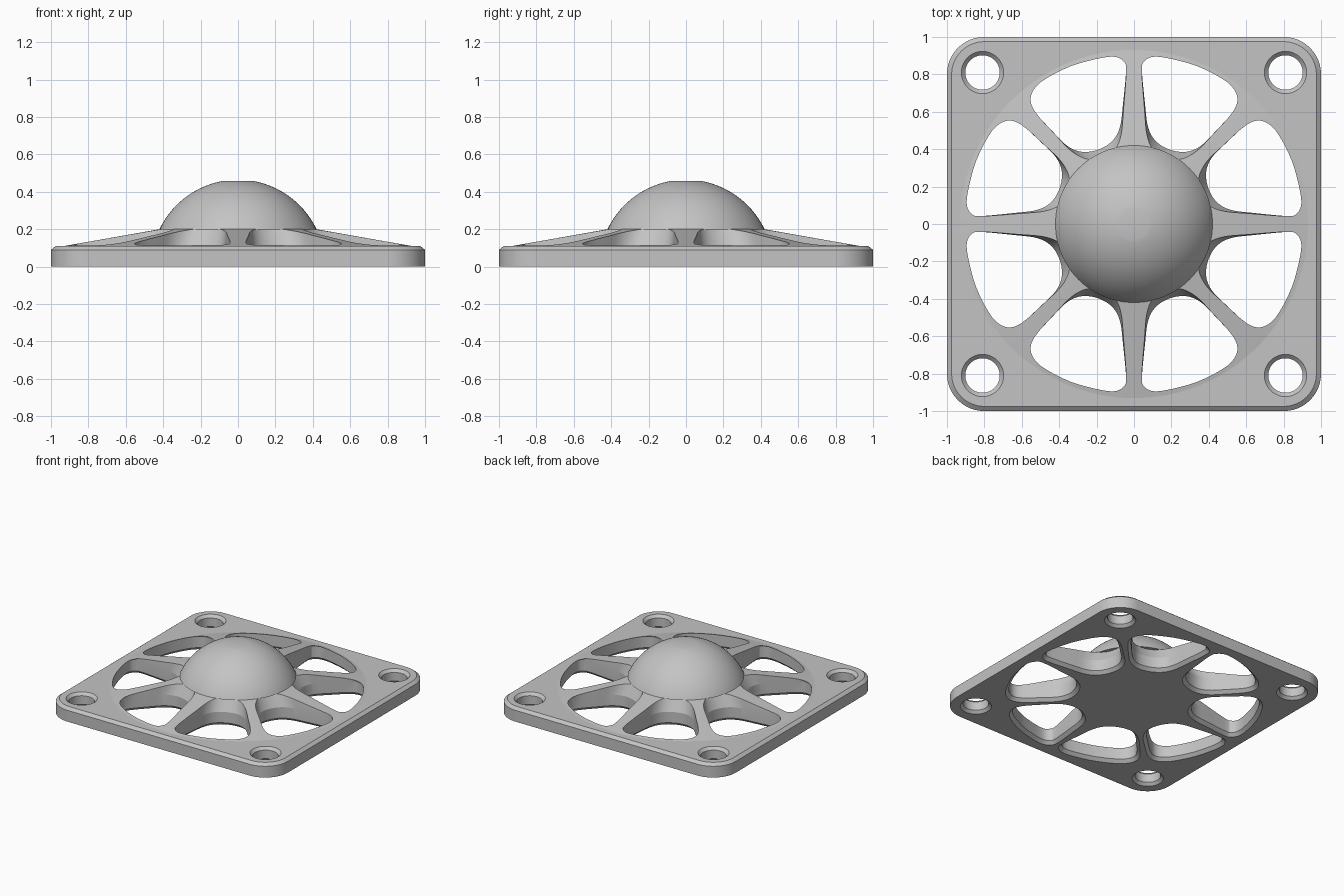
import bpy, bmesh, math
from mathutils import Vector

if "Cube" in bpy.data.objects:
    bpy.data.objects.remove(bpy.data.objects["Cube"])

grey = bpy.data.materials.new("light_grey")
grey.diffuse_color = (0.55, 0.55, 0.55, 1)
grey.use_nodes = True
grey.node_tree.nodes["Principled BSDF"].inputs["Base Color"].default_value = grey.diffuse_color


def add_loops(bm, loops):
    """Skin a closed solid through a stack of equal-length loops."""
    rings = [[bm.verts.new(p) for p in loop] for loop in loops]
    n = len(rings[0])
    for a, b in zip(rings, rings[1:]):
        for i in range(n):
            j = (i + 1) % n
            bm.faces.new((a[i], a[j], b[j], b[i]))
    bm.faces.new(rings[0][::-1])
    bm.faces.new(rings[-1])


def make_object(name, stacks):
    bm = bmesh.new()
    for loops in stacks:
        add_loops(bm, loops)
    bmesh.ops.recalc_face_normals(bm, faces=bm.faces[:])
    mesh = bpy.data.meshes.new(name)
    bm.to_mesh(mesh)
    bm.free()
    mesh.materials.append(grey)
    ob = bpy.data.objects.new(name, mesh)
    bpy.context.collection.objects.link(ob)
    return ob


def circle(r, z, cx=0, cy=0, n=96):
    return [(cx + r * math.cos(2 * math.pi * i / n),
             cy + r * math.sin(2 * math.pi * i / n), z) for i in range(n)]


def rounded_square(half, r, z, seg=24):
    pts = []
    for k, (sx, sy) in enumerate([(1, 1), (-1, 1), (-1, -1), (1, -1)]):
        for i in range(seg + 1):
            a = math.pi / 2 * (k + i / seg)
            pts.append((sx * (half - r) + r * math.cos(a),
                        sy * (half - r) + r * math.sin(a), z))
    return pts


def smooth_loop(ctrl, sub=8):
    """Closed Catmull-Rom curve through the control points."""
    n, out = len(ctrl), []
    for i in range(n):
        p0, p1, p2, p3 = (Vector(ctrl[(i + k) % n]) for k in (-1, 0, 1, 2))
        for s in range(sub):
            t = s / sub
            out.append(0.5 * (2 * p1 + (p2 - p0) * t
                              + (2 * p0 - 5 * p1 + 4 * p2 - p3) * t * t
                              + (3 * p1 - p0 - 3 * p2 + p3) * t ** 3))
    return out


def offset(pts, d):
    """Push a clockwise loop outward by d."""
    out = []
    for i, p in enumerate(pts):
        t = (pts[(i + 1) % len(pts)] - pts[i - 1]).normalized()
        out.append(p + Vector((-t.y, t.x)) * d)
    return out


def boolean(ob, tool, operation):
    tool.hide_render = True
    mod = ob.modifiers.new(operation, 'BOOLEAN')
    mod.operation, mod.object, mod.solver = operation, tool, 'EXACT'
    bpy.context.view_layer.objects.active = ob
    bpy.ops.object.modifier_apply(modifier=mod.name)
    bpy.data.objects.remove(tool)


def shade(ob, degrees):
    bpy.ops.object.select_all(action='DESELECT')
    ob.select_set(True)
    bpy.context.view_layer.objects.active = ob
    bpy.ops.object.shade_smooth_by_angle(angle=math.radians(degrees))


# Square plate with chamfered upper edge
plate = make_object("base_plate", [[rounded_square(1, 0.2, 0),
                                    rounded_square(1, 0.2, 0.09),
                                    rounded_square(0.975, 0.175, 0.11)]])

# Shallow cone that rises to the hub
cone = make_object("cone", [[circle(0.945, 0.1075, n=128), circle(0.42, 0.2, n=128)]])
boolean(plate, cone, 'UNION')

# Eight windows: chamfered below, hub wall sloping inward above
outline = smooth_loop([(.042, .83), (.056, .875), (.105, .897), (.20, .885),
                       (.34, .845), (.47, .78), (.535, .725), (.557, .665),
                       (.53, .60), (.44, .50), (.36, .42), (.28, .386),
                       (.19, .398), (.115, .445), (.075, .52), (.058, .65)])
upper = [p - p.normalized() * 0.065 for p in outline]
levels = [(offset(outline, 0.034), -0.01), (outline, 0.024),
          (outline, 0.11), (upper, 0.23)]
windows = []
for sx in (1, -1):
    for sy in (1, -1):
        for swap in (False, True):
            windows.append([[(sx * (p.y if swap else p.x),
                              sy * (p.x if swap else p.y), z) for p in pts]
                            for pts, z in levels])
boolean(plate, make_object("window_cutter", windows), 'DIFFERENCE')

# Four corner screw holes, countersunk on both faces
hole = [(0.123, -0.01), (0.092, 0.021), (0.092, 0.089), (0.123, 0.12)]
holes = [[circle(r, z, sx * 0.81, sy * 0.81, 64) for r, z in hole]
         for sx in (1, -1) for sy in (1, -1)]
boolean(plate, make_object("hole_cutter", holes), 'DIFFERENCE')
shade(plate, 8.5)

# Dome with a small flat on top
R, top_r = 0.465, 0.08
a0, a1 = math.asin(0.199 / R), math.acos(top_r / R)
angles = [a0 + (a1 - a0) * i / 20 for i in range(21)]
dome = make_object("dome", [[circle(R * math.cos(a), R * math.sin(a)) for a in angles]])
shade(dome, 30)
